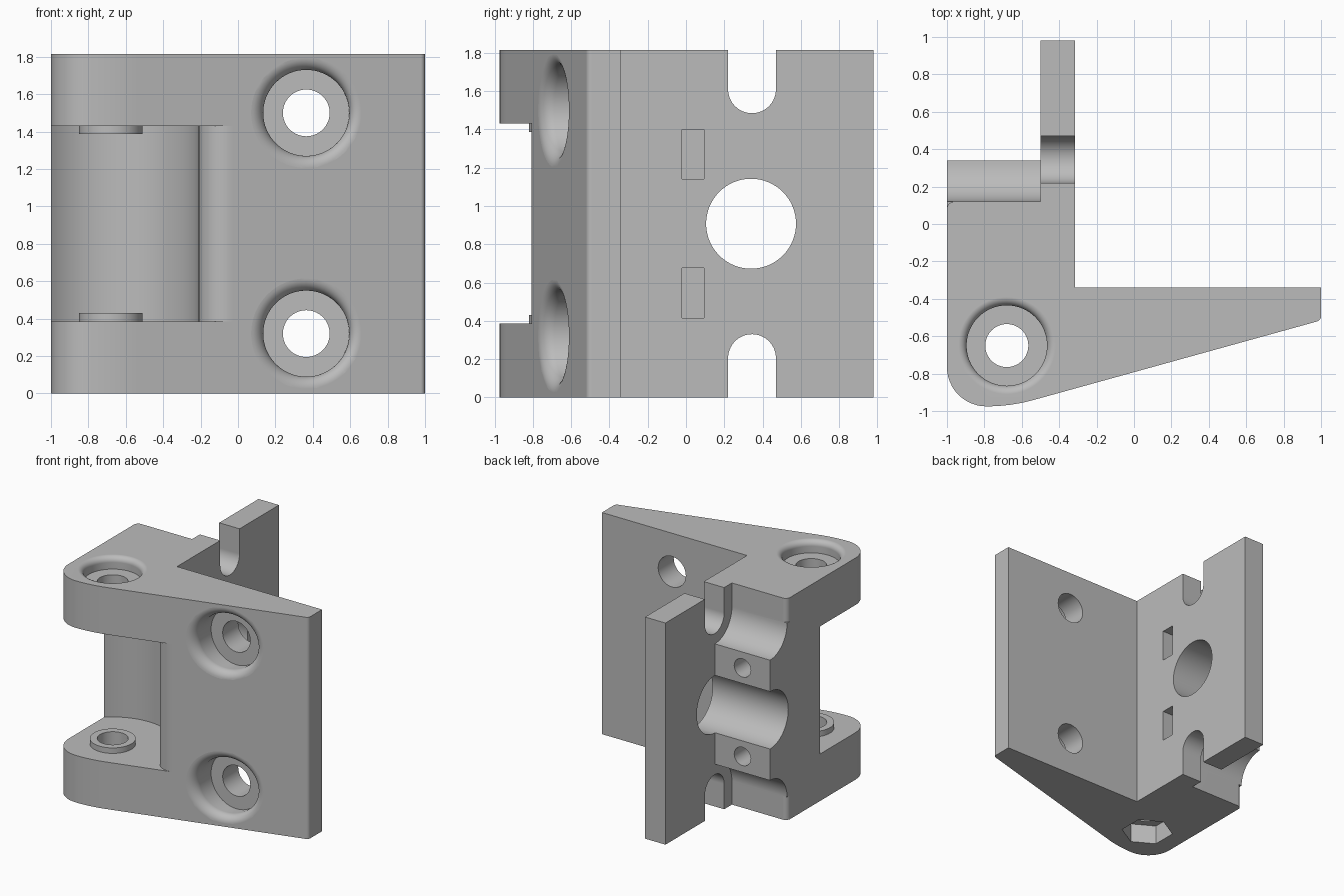
import bpy, bmesh, math
from mathutils import Vector

HEIGHT = 1.815
MID = HEIGHT / 2
SLOPE = 0.277
PIVOT = (-0.68, -0.65)

if "Cube" in bpy.data.objects:
    bpy.data.objects.remove(bpy.data.objects["Cube"], do_unlink=True)

grey = bpy.data.materials.new("plain grey")
grey.use_nodes = True
colour = (0.5, 0.5, 0.5, 1)
grey.diffuse_color = colour
grey.node_tree.nodes["Principled BSDF"].inputs["Base Color"].default_value = colour


def arc(cx, cy, r, start, end, n=32):
    """Points on an arc, angles in degrees."""
    angles = [math.radians(start + (end - start) * i / n) for i in range(n + 1)]
    return [(cx + r * math.cos(a), cy + r * math.sin(a)) for a in angles]


def circle(cx, cy, r, n=64, turn=0):
    return arc(cx, cy, r, turn, turn + 360, n)[:-1]


def rounded(corners, n=12):
    """Polygon whose (x, y, radius) corners are filleted."""
    out = []
    for i, (x, y, r) in enumerate(corners):
        p = Vector((x, y))
        if r == 0:
            out.append((x, y))
            continue
        a = (Vector(corners[i - 1][:2]) - p).normalized()
        b = (Vector(corners[(i + 1) % len(corners)][:2]) - p).normalized()
        half = a.angle(b) / 2
        centre = p + (a + b).normalized() * r / math.sin(half)
        start = p + a * r / math.tan(half) - centre
        end = p + b * r / math.tan(half) - centre
        sweep = start.angle(end)
        for k in range(n + 1):
            t = k / n
            v = (start * math.sin((1 - t) * sweep) + end * math.sin(t * sweep)) / math.sin(sweep)
            out.append(tuple(centre + v))
    return out


def solid(name, rings):
    """Closed solid skinned through rings of equal point count."""
    bm = bmesh.new()
    loops = [[bm.verts.new(p) for p in ring] for ring in rings]
    bm.faces.new(loops[0])
    bm.faces.new(loops[-1])
    n = len(loops[0])
    for lo, hi in zip(loops, loops[1:]):
        for i in range(n):
            j = (i + 1) % n
            bm.faces.new((lo[i], lo[j], hi[j], hi[i]))
    bmesh.ops.recalc_face_normals(bm, faces=bm.faces)
    mesh = bpy.data.meshes.new(name)
    bm.to_mesh(mesh)
    bm.free()
    mesh.materials.append(grey)
    ob = bpy.data.objects.new(name, mesh)
    bpy.context.scene.collection.objects.link(ob)
    return ob


def prism(name, pts, axis, lo, hi):
    place = {"x": lambda a, b, h: (h, a, b),
             "y": lambda a, b, h: (a, h, b),
             "z": lambda a, b, h: (a, b, h)}[axis]
    return solid(name, [[place(a, b, h) for a, b in pts] for h in (lo, hi)])


def screw_profile(hole, bore, lip, floor, length):
    """(radius, height) steps of a counterbored hole with a rounded mouth."""
    mouth = arc(bore + lip, -lip, lip, 180, 90, 8)
    return [(hole, -length), (hole, -floor), (bore, -floor)] + mouth + [(bore + lip, 0.2)]


def combine(target, tool, operation):
    bpy.context.view_layer.objects.active = target
    mod = target.modifiers.new(tool.name, "BOOLEAN")
    mod.operation = operation
    mod.solver = "EXACT"
    mod.object = tool
    bpy.ops.object.modifier_apply(modifier=mod.name)
    bpy.data.objects.remove(tool, do_unlink=True)


def cut(tool):
    combine(bracket, tool, "DIFFERENCE")


def add(tool):
    combine(bracket, tool, "UNION")


def both_ends(pts):
    """An outline and its mirror image about mid height."""
    return pts, [(a, HEIGHT - b) for a, b in pts]


# Main body: tapered plate, hinge knuckle and upright wall
bracket = prism("hinge_bracket", rounded([
    (-1, 0.12, 0.04), (-1, -0.975, 0.21), (-0.66, -0.975, 0.95),
    (1, -0.975 + SLOPE * 1.66, 0.03), (1, -0.34, 0), (-0.315, -0.34, 0),
    (-0.315, 0.98, 0), (-0.5, 0.98, 0), (-0.5, 0.12, 0)]), "z", 0, HEIGHT)

# Cradle block with concave flanks
top_flank = arc(0.34, 1.62, 0.22, 270, 180, 16)
low_flank = [(y, HEIGHT - z) for y, z in reversed(top_flank)]
add(prism("cradle_block", top_flank + [(0, 1.62), (0, HEIGHT - 1.62)] + low_flank,
          "x", -1, -0.4))

# Gap between the hinge arms: concave wall blending into the plate front
edge_y = lambda x: -0.975 + SLOPE * (x + 0.66)
blend = rounded([(-0.025, -1.3, 0), (-0.025, edge_y(-0.025), 0),
                 (-0.21, edge_y(-0.21), 0.138), (-0.21, PIVOT[1], 0)])[1:-1]
cut(prism("hinge_gap", blend + arc(*PIVOT, 0.47, 0, 180, 48)
          + [(-1.15, -1.3), (-0.025, -1.3)], "z", 0.385, 1.43))

# Raised pivot bosses on the inner arm faces
for lo, hi in ((0.35, 0.43), (1.387, 1.46)):
    add(prism("pivot_boss", circle(*PIVOT, 0.17), "z", lo, hi))

# Pivot hole, counterbored above, with a hexagonal nut pocket below
cut(solid("pivot_hole", [[(x, y, HEIGHT + h) for x, y in circle(*PIVOT, r)]
                         for r, h in screw_profile(0.115, 0.215, 0.045, 0.1, 2)]))
cut(prism("nut_pocket", circle(*PIVOT, 0.2, 6, 30), "z", -0.1, 0.16))

# Counterbored mounting holes, mouths following the sloping face
hole_x = 0.365
for hole_z in (0.32, 1.5):
    rings = []
    for r, h in screw_profile(0.125, 0.23, 0.065, 0.15, 0.6):
        lean = SLOPE if h > -0.14 else 0
        rings.append([(hole_x + u, edge_y(hole_x) - h + lean * u, hole_z + v)
                      for u, v in circle(0, 0, r)])
    cut(solid("mounting_hole", rings))

# Round cradle bore through the wall
cut(prism("cradle_bore", circle(0.34, MID, 0.235), "x", -1.2, -0.1))

# Open slots at the wall's top and bottom
for outline in both_ends(arc(0.345, 1.61, 0.125, 180, 360) + [(0.47, 2), (0.22, 2)]):
    cut(prism("wall_slot", outline, "x", -0.6, -0.2))

# Clamp screw holes and their side-loaded nut slots
for outline in both_ends(circle(-0.75, 1.27, 0.075, 32)):
    cut(prism("clamp_hole", outline, "y", -0.1, 0.5))
for outline in both_ends([(-0.02, 1.14), (0.095, 1.14), (0.095, 1.4), (-0.02, 1.4)]):
    cut(prism("nut_slot", outline, "x", -0.88, -0.2))

# Smooth curved surfaces, crisp edges
bpy.ops.object.select_all(action="DESELECT")
bracket.select_set(True)
bpy.context.view_layer.objects.active = bracket
bpy.ops.object.shade_smooth_by_angle(angle=math.radians(30))
weighted = bracket.modifiers.new("even_normals", "WEIGHTED_NORMAL")
weighted.keep_sharp = True
